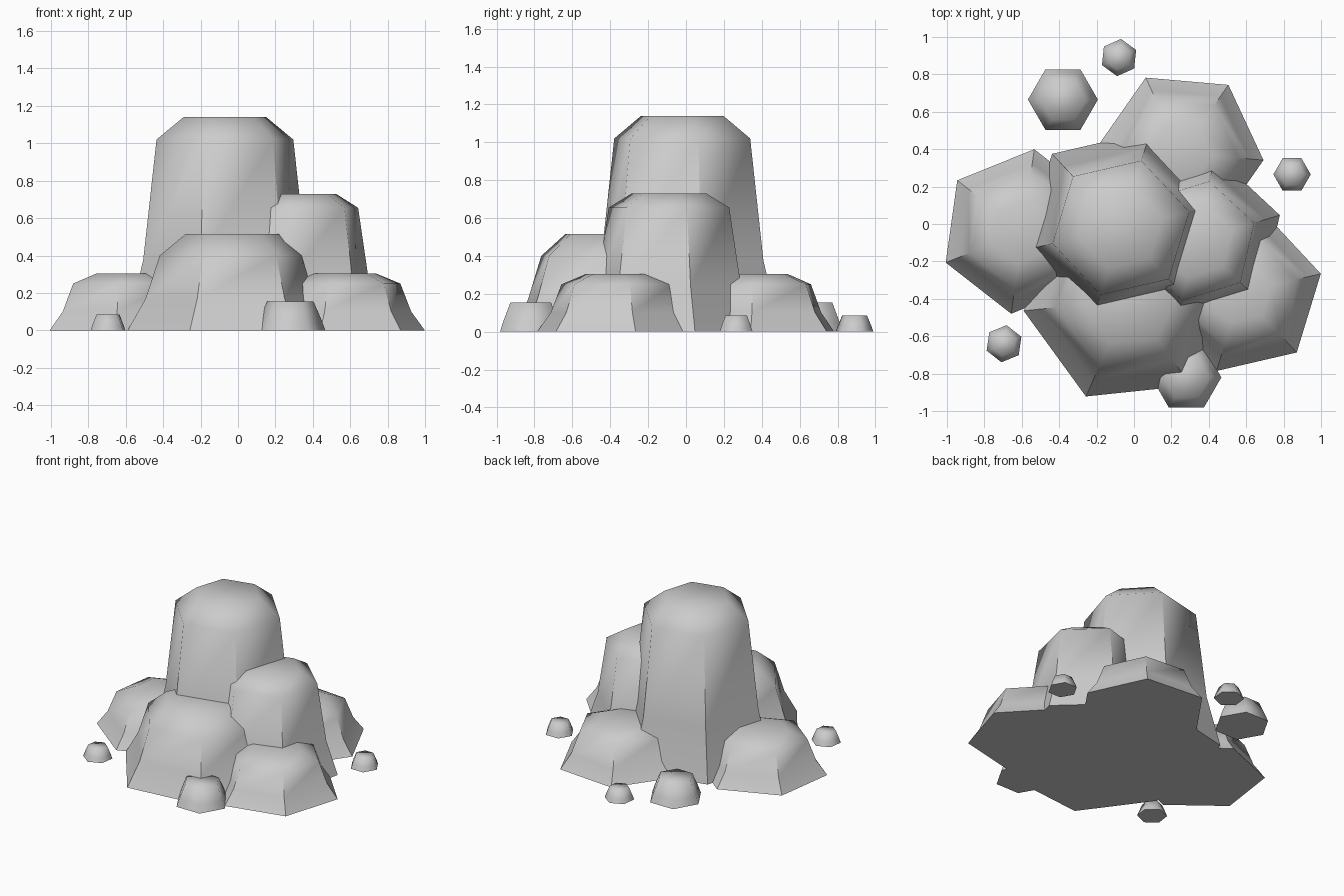
import bpy, bmesh
from math import radians, cos, sin

if "Cube" in bpy.data.objects:
    bpy.data.objects.remove(bpy.data.objects["Cube"])


def rock(name, x, y, turn, rings, smooth_angle):
    """Six-sided stone lofted from (radius, height) rings, capped at both ends."""
    bm = bmesh.new()
    loops = []
    for r, z in rings:
        loops.append([bm.verts.new((x + r * cos(radians(turn + 60 * i)),
                                    y + r * sin(radians(turn + 60 * i)), z))
                      for i in range(6)])
    for a, b in zip(loops, loops[1:]):
        for i in range(6):
            j = (i + 1) % 6
            bm.faces.new((a[i], a[j], b[j], b[i]))
    bm.faces.new(loops[0][::-1])
    bm.faces.new(loops[-1])
    me = bpy.data.meshes.new(name)
    bm.to_mesh(me)
    bm.free()
    ob = bpy.data.objects.new(name, me)
    bpy.context.collection.objects.link(ob)
    bpy.ops.object.select_all(action='DESELECT')
    ob.select_set(True)
    bpy.context.view_layer.objects.active = ob
    bpy.ops.object.shade_smooth_by_angle(angle=radians(smooth_angle))


# Boulders: name, centre x, y, turn, base radius, height, shoulder height, top ratio
boulders = [
    ("tall_boulder", -0.07, -0.02, 13, 0.54, 1.14, 1.02, 0.42),
    ("right_boulder", 0.33, -0.09, 17, 0.47, 0.73, 0.655, 0.43),
    ("front_boulder", -0.027, -0.405, 6, 0.566, 0.515, 0.40, 0.45),
    ("left_low_boulder", -0.595, -0.04, 22, 0.444, 0.305, 0.25, 0.385),
    ("right_low_boulder", 0.57, -0.365, 13, 0.44, 0.305, 0.25, 0.385),
    ("back_low_boulder", 0.25, 0.38, -5, 0.444, 0.305, 0.25, 0.385),
]
for name, x, y, turn, r, h, shoulder, top in boulders:
    rock(name, x, y, turn,
         [(r, 0), (r * 0.83, h * 0.33), (r * 0.695, shoulder), (r * top, h)], 48)

# Pebbles: name, centre x, y, turn, base radius, height
pebbles = [
    ("front_pebble", 0.28, -0.82, 0, 0.187, 0.155),
    ("back_left_pebble", -0.38, 0.665, 0, 0.187, 0.155),
    ("back_pebble", -0.08, 0.89, 24, 0.1, 0.085),
    ("right_pebble", 0.845, 0.265, 0, 0.1, 0.085),
    ("left_pebble", -0.695, -0.64, 22, 0.1, 0.085),
]
for name, x, y, turn, r, h in pebbles:
    rock(name, x, y, turn, [(r, 0), (r * 0.89, h * 0.36), (r * 0.66, h)], 75)
